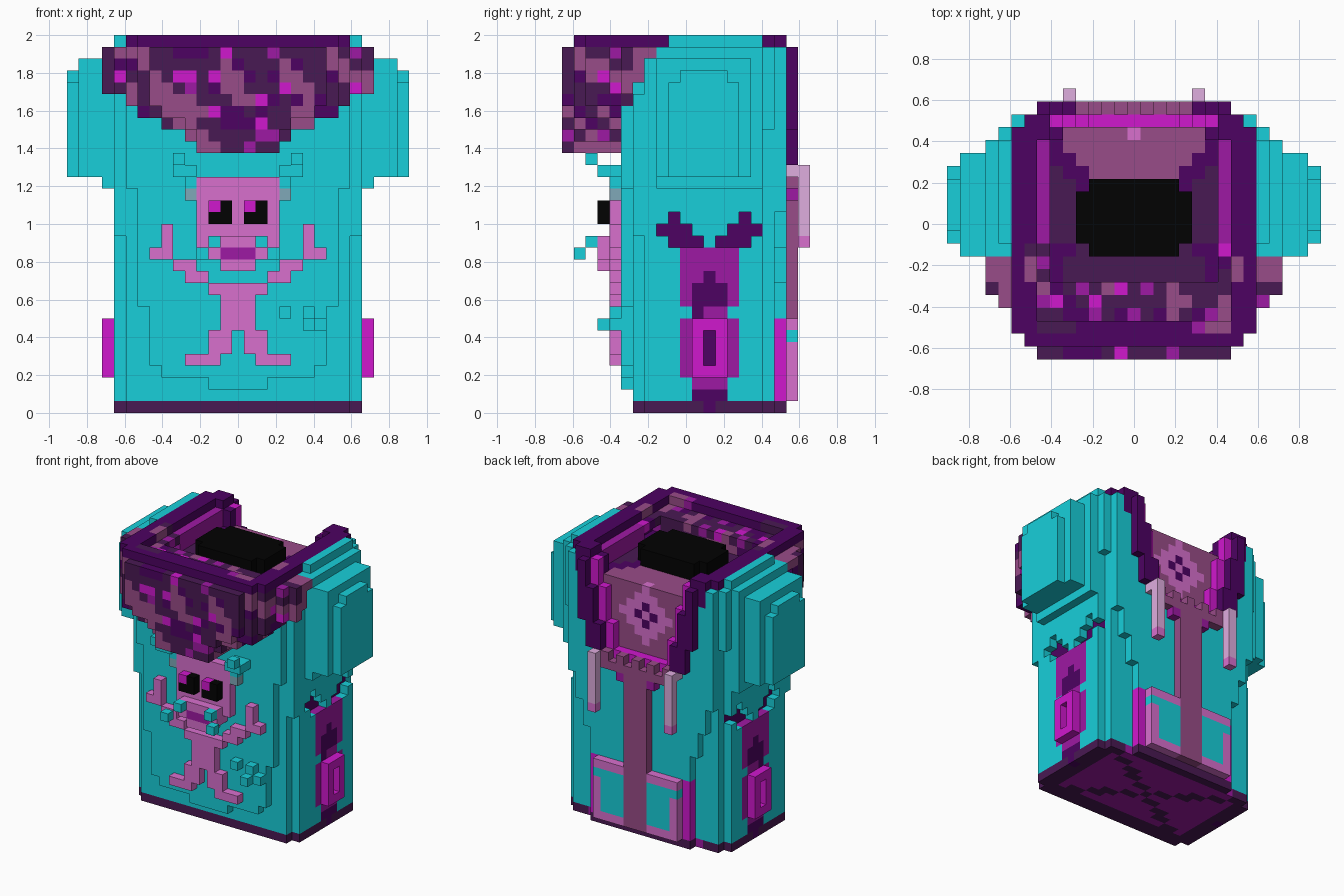
import bpy, bmesh
from mathutils import Vector, noise

old = bpy.data.objects.get("Cube")
if old:
    bpy.data.objects.remove(old, do_unlink=True)

UNIT = 1 / 16  # edge of one cube
COLOURS = {
    "teal": "18CFDA", "plum": "491953", "violet": "4D0262", "purple": "9E19A3",
    "magenta": "D018CE", "pink": "D870CE", "mauve": "994C88", "black": "020202",
    "lavender": "DFADDF", "grey_blue": "80A9B8",
}


def linear(code):
    vals = [int(code[n:n + 2], 16) / 255 for n in (0, 2, 4)]
    return [v / 12.92 if v < 0.04 else ((v + 0.055) / 1.055) ** 2.4 for v in vals] + [1]


materials = {}
for name, code in COLOURS.items():
    m = bpy.data.materials.new(name)
    m.use_nodes = True
    m.diffuse_color = linear(code)
    bsdf = next(n for n in m.node_tree.nodes if n.type == 'BSDF_PRINCIPLED')
    bsdf.inputs["Base Color"].default_value = linear(code)
    materials[name] = m

cells = {}  # cube position -> (part, colour)


def box(part, colour, xs, ys, zs, mirror=True):
    """Fill an inclusive block of cubes, mirrored in x; colour None carves."""
    for x in range(xs[0], xs[1] + 1):
        for y in range(ys[0], ys[1] + 1):
            for z in range(zs[0], zs[1] + 1):
                for p in {(x, y, z), (-x if mirror else x, y, z)}:
                    if colour is None:
                        cells.pop(p, None)
                    else:
                        cells[p] = (part, colour)


def camo(x, y, z):
    """Cloth pattern of blotches that run diagonally."""
    n = noise.noise(Vector(((x + z) * 0.3, y * 0.35, (x - z) * 0.13)))
    d = noise.cell(Vector((x + 0.5, y + 0.5, z + 0.5)))
    if d > 0.86:
        return "magenta"
    if n > 0.09:
        return "mauve"
    if d < -0.84:
        return "purple"
    return "violet" if d < -0.45 else "plum"


# Body: core, sides, tapering back layer and rounded belly
box("body", "teal", (0, 9), (-4, 7), (0, 28))
box("body", "teal", (10, 10), (-3, 6), (0, 29))
box("body", "teal", (10, 10), (7, 7), (24, 30))
box("body", "teal", (10, 10), (-2, 6), (30, 30))
box("body", "teal", (10, 10), (-1, 6), (31, 31))
box("body", "teal", (10, 10), (-4, -4), (15, 26))
for z in range(29):
    box("body", "teal", (0, max(6, min(9, 6 + (z - 8) // 3))), (8, 8), (z, z))
for z in range(2, 26):
    half = 2 if z == 2 else 6 if z == 3 else 7 if z < 9 else 8
    box("body", "teal", (0, half), (-5, -5), (z, z))
box("body", "teal", (9, 9), (-5, -5), (19, 26))

# Base slab: plum edge and diagonals around purple fields
for p in [p for p in cells if p[2] == 0]:
    x, y, z = p
    inner = abs(x) < 9 and -3 < y < 8
    diagonal = abs(abs(x) - abs(y - 2) * 1.6) < 1
    cells[p] = ("base", "purple" if inner and not diagonal else "plum")

# Sleeves, stepping outwards
for x, y0, y1, z0, z1 in ((11, -2, 6, 19, 30), (12, -2, 5, 20, 29),
                          (13, -2, 5, 20, 29), (14, -1, 4, 20, 27)):
    box("sleeve", "teal", (x, x), (y0, y1), (z0, z1))
box("sleeve", "teal", (14, 14), (0, 3), (28, 28))

# Scarf bulging over the chest, its front layer set in along the lower edge
widths = {-10: 7, -9: 8, -8: 9, -7: 9, -6: 10, -5: 11, -4: 11, -3: 11}
bottoms = [22] * 4 + [23, 24, 24, 25, 25, 26, 27, 27]
for y, half in widths.items():
    for x in range(-half, half + 1):
        if y > -5 and abs(x) < 10:
            continue
        low = max(bottoms[abs(x)], 2 * y + 36 if y > -6 else 0)
        if y == -10 and abs(x) > 3:
            low += 1
        for z in range(low, 31):
            cells[(x, y, z)] = ("scarf", camo(x, y, z))

# Collar floor, inner ring and rim
for x in range(-7, 8):
    for y in range(-4, 8):
        a = abs(x)
        colour = "plum"
        if y >= 3 and a <= y - 1:
            colour = "mauve"
        elif (y >= 2 and a <= y + 1) or (y < -1 and a > 3 - y // 2):
            colour = "violet"
        cells[(x, y, 28)] = ("collar_floor", colour)
box("collar", "purple", (7, 7), (-1, 6), (29, 30))
box("collar", "violet", (8, 9), (-8, 7), (31, 31))
box("collar", "violet", (8, 9), (-4, 7), (29, 30))
box("collar", "violet", (7, 8), (7, 8), (29, 31))
box("collar", "violet", (6, 6), (7, 8), (29, 30))
box("collar", "violet", (0, 8), (-9, -9), (31, 31))
box("collar", "violet", (0, 4), (-8, -8), (31, 31))
box("collar", "teal", (9, 9), (8, 8), (25, 30))
for x in range(-9, 10):
    for y in range(-8, -1):
        if abs(x) == 7 or (abs(x) == 8 and -5 < y) or (y == -8 and 4 < abs(x) < 8):
            z = 31 if abs(x) == 8 or y == -8 else 30
            cells[(x, y, z)] = ("scarf", camo(x, y, z))

# Neck block with notched corners
box("neck_block", "black", (0, 4), (-1, 2), (29, 30))
box("neck_block", "black", (0, 3), (-2, 3), (29, 30))

# Open back panel between two lapels
for z in range(21, 31):
    half = min(5, 3 + (z - 20) // 4)
    box("back_panel", None, (0, half), (8, 9), (z, z))
    if z < 29:
        box("back_panel", "mauve", (0, half), (7, 7), (z, z))
    box("lapel", "magenta", (half + 1, half + 1), (8, 8), (z, z))
    box("lapel", "violet", (half + 2, min(7, half + 3)), (8, 9), (z, z))
for x in range(-3, 4):
    for z in range(22, 29):
        reach = abs(x) + abs(z - 25)
        if reach <= 3:
            cells[(x, 7, z)] = ("flower", "violet" if reach == 1 else "pink")

# Ragged ledge under the panel
box("back_ledge", "magenta", (0, 5), (8, 8), (20, 20))
box("back_ledge", "mauve", (0, 4), (9, 9), (19, 19))
for x in (0, 2, 4):
    box("back_ledge", "mauve", (x, x), (9, 9), (20, 20))
box("back_ledge", "purple", (2, 2), (9, 9), (18, 18))

# Back strip, pouch and hanging cords
box("pouch", "pink", (0, 5), (9, 9), (1, 7))
box("pouch", "teal", (2, 4), (9, 9), (2, 6))
box("pouch", "teal", (5, 5), (9, 9), (6, 6))
box("pouch", "magenta", (6, 6), (8, 8), (1, 7))
box("back_strip", "mauve", (0, 1), (9, 9), (1, 19))
box("cord", "lavender", (5, 5), (10, 10), (15, 20))
box("cord", "lavender", (5, 5), (9, 9), (20, 20))
box("cord", "pink", (5, 5), (10, 10), (14, 14))


# Side emblem, symmetric about its own centre line
def emblem(colour, y0, y1, z0, z1, x=10):
    for lo, hi in ((y0, y1), (4 - y1, 4 - y0)):
        box("side_emblem", colour, (x, x), (lo, hi), (z0, z1))


for y0, y1, z in ((-1, -1, 16), (-2, 0, 15), (-1, 1, 14)):  # sunken branches
    emblem(None, y0, y1, z, z)
    emblem("violet", y0, y1, z, z, 9)
emblem("purple", 0, 4, 9, 13)
emblem("purple", 1, 3, 8, 8)
emblem("violet", 2, 2, 9, 11)
emblem("violet", 1, 3, 9, 10)
box("side_emblem", "violet", (10, 10), (1, 1), (8, 8))
emblem("purple", 0, 4, 3, 7)
emblem("purple", 1, 3, 1, 2)
emblem("violet", 1, 3, 1, 1)
emblem("violet", 2, 2, 0, 0)
emblem("violet", 2, 2, 4, 6)
emblem("magenta", 1, 3, 3, 7, 11)
box("side_emblem", None, (11, 11), (2, 2), (4, 6))


# Chest figure
def figure(colour, x0, x1, z0, z1, y0=-6, y1=-6):
    box("chest_figure", colour, (x0, x1), (y0, y1), (z0, z1))


figure("pink", 0, 3, 14, 19)
figure("pink", 0, 2, 13, 13, -7)
figure("pink", 0, 1, 12, 12, -7)
figure("pink", 0, 2, 14, 14, -7)
figure("purple", 0, 1, 13, 13, -7)
figure("teal", 2, 2, 14, 14, -8, -8)
figure("teal", 3, 3, 13, 13, -9, -9)
figure("black", 1, 2, 16, 17, -7, -7)
for x in (-2, 1):
    box("chest_figure", "magenta", (x, x), (-7, -7), (17, 17), False)
figure("grey_blue", 4, 4, 18, 18)
figure("teal", 4, 4, 19, 19)
figure("teal", 4, 5, 20, 20, -7)
figure("teal", 5, 5, 21, 21, -8, -8)
figure("pink", 6, 6, 13, 15)
figure("pink", 7, 7, 13, 13)
figure("pink", 4, 5, 12, 12)
figure("pink", 3, 4, 11, 11)
figure("pink", 0, 2, 10, 10)
figure("pink", 0, 1, 7, 9)
figure("pink", 1, 2, 5, 6)
figure("pink", 2, 4, 4, 4)
for x, z in ((4, 8), (6, 8), (7, 7)):
    box("chest_studs", "teal", (x, x), (-6, -6), (z, z), False)
box("chest_studs", "teal", (6, 6), (-7, -7), (7, 7), False)

# Build one mesh per part from the exposed cube faces
parts = {}
for p, (part, colour) in cells.items():
    parts.setdefault(part, []).append((p, colour))
for part, members in parts.items():
    bm = bmesh.new()
    verts = {}
    used = sorted({c for _, c in members})

    def corner(c):
        if c not in verts:
            verts[c] = bm.verts.new(((c[0] - 0.5) * UNIT, (c[1] - 0.5) * UNIT, c[2] * UNIT))
        return verts[c]

    for p, colour in members:
        for axis in range(3):
            for side in (0, 1):
                q = list(p)
                q[axis] += 2 * side - 1
                if tuple(q) in cells:
                    continue
                ring = []
                for u, v in ((0, 0), (1, 0), (1, 1), (0, 1)):
                    c = list(p)
                    c[axis] += side
                    c[(axis + 1) % 3] += u
                    c[(axis + 2) % 3] += v
                    ring.append(corner(tuple(c)))
                face = bm.faces.new(ring if side else ring[::-1])
                face.material_index = used.index(colour)
    mesh = bpy.data.meshes.new(part)
    bm.to_mesh(mesh)
    bm.free()
    for colour in used:
        mesh.materials.append(materials[colour])
    bpy.context.collection.objects.link(bpy.data.objects.new(part, mesh))
